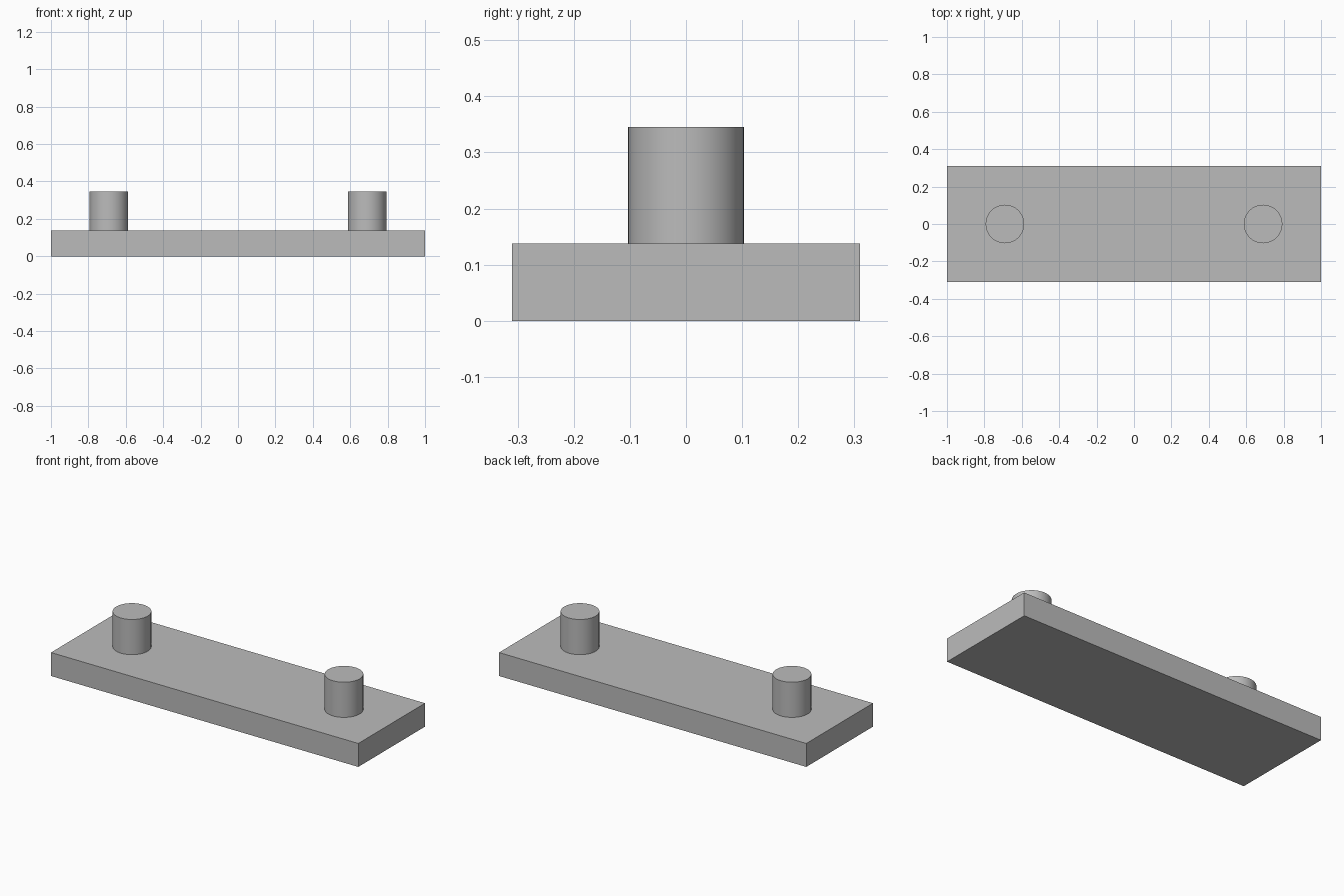
import bpy

if "Cube" in bpy.data.objects:
    bpy.data.objects.remove(bpy.data.objects["Cube"])

LENGTH, DEPTH, THICKNESS = 2.0, 0.62, 0.138
PEG_X, PEG_RADIUS, PEG_TOP = 0.69, 0.103, 0.345

grey = bpy.data.materials.new("plain grey")
grey.diffuse_color = (0.5, 0.5, 0.5, 1.0)
grey.use_nodes = True
grey.node_tree.nodes["Principled BSDF"].inputs["Base Color"].default_value = grey.diffuse_color

# Flat rectangular plate
bpy.ops.mesh.primitive_cube_add(size=1, location=(0, 0, THICKNESS / 2))
plate = bpy.context.object
plate.name = "base_plate"
plate.scale = (LENGTH, DEPTH, THICKNESS)
bpy.ops.object.transform_apply(location=False, rotation=False, scale=True)
plate.data.materials.append(grey)

# Round pegs standing on the plate, one near each end
for side, name in ((-1, "left_peg"), (1, "right_peg")):
    bpy.ops.mesh.primitive_cylinder_add(
        vertices=64, radius=PEG_RADIUS, depth=PEG_TOP - THICKNESS,
        location=(side * PEG_X, 0, (PEG_TOP + THICKNESS) / 2))
    peg = bpy.context.object
    peg.name = name
    peg.data.materials.append(grey)
    bpy.ops.object.shade_smooth_by_angle()
